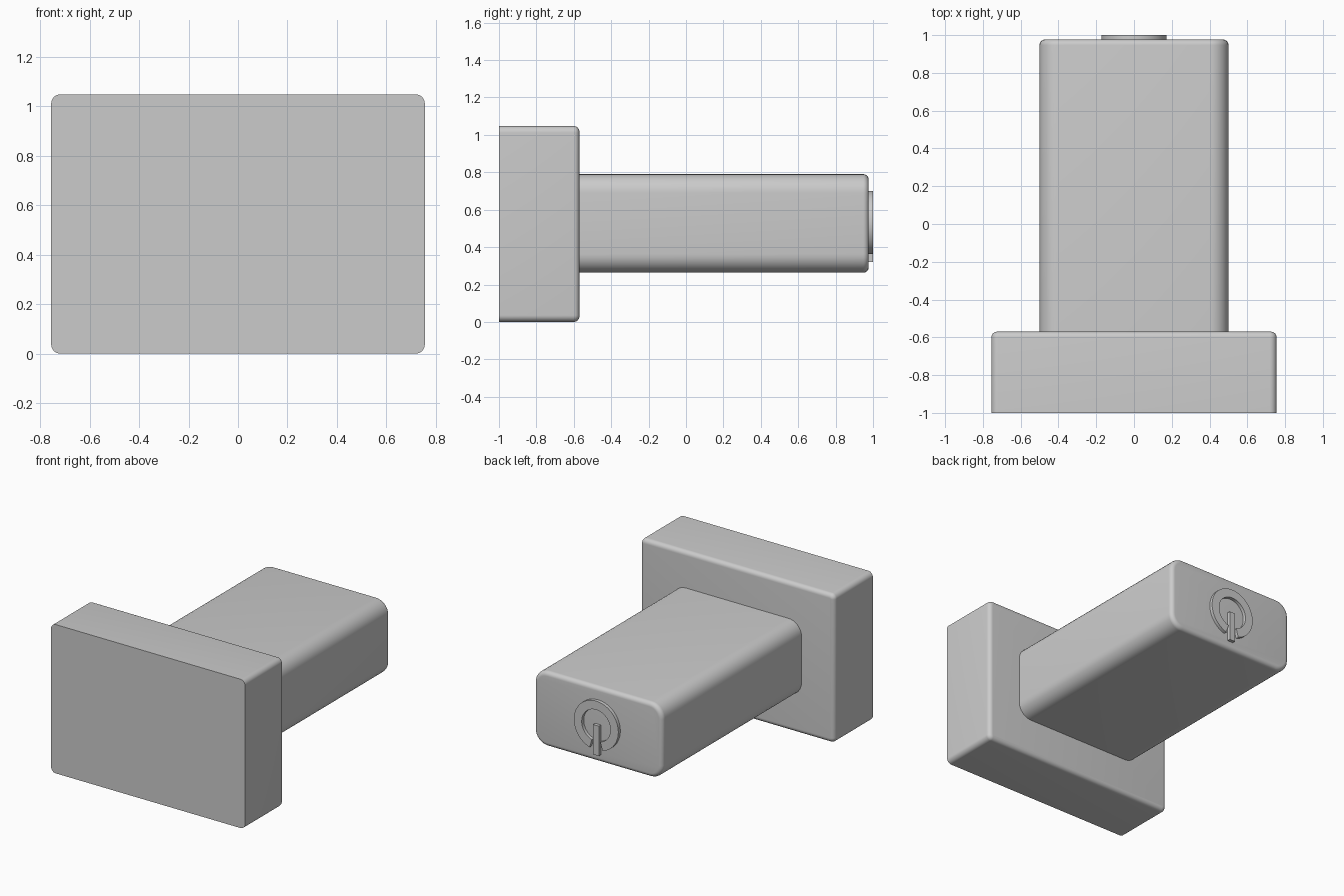
import bpy, bmesh, math

cube = bpy.data.objects.get("Cube")
if cube:
    bpy.data.objects.remove(cube, do_unlink=True)

GREY = (0.6, 0.6, 0.6, 1.0)
mat = bpy.data.materials.new("plain_grey")
mat.use_nodes = True
mat.diffuse_color = GREY
mat.node_tree.nodes["Principled BSDF"].inputs["Base Color"].default_value = GREY


def finish(bm, name):
    """Turn a bmesh into a named, smooth-shaded grey object."""
    bmesh.ops.recalc_face_normals(bm, faces=bm.faces)
    mesh = bpy.data.meshes.new(name)
    bm.to_mesh(mesh)
    bm.free()
    mesh.materials.append(mat)
    obj = bpy.data.objects.new(name, mesh)
    bpy.context.collection.objects.link(obj)
    bpy.ops.object.select_all(action="DESELECT")
    bpy.context.view_layer.objects.active = obj
    obj.select_set(True)
    bpy.ops.object.shade_smooth_by_angle(angle=math.radians(35))
    return obj


def box(x, y, z):
    """Box between (low, high) limits on each axis."""
    bm = bmesh.new()
    bmesh.ops.create_cube(bm, size=1)
    for v in bm.verts:
        for i, (low, high) in enumerate((x, y, z)):
            v.co[i] = high if v.co[i] > 0 else low
    return bm


def rounded_block(name, x, y, z, corner, rim):
    """Block with rounded long corners and a rounded back rim."""
    bm = box(x, y, z)
    long_edges = [e for e in bm.edges if abs(e.verts[0].co.y - e.verts[1].co.y) > 0.1]
    bmesh.ops.bevel(bm, geom=long_edges, offset=corner, segments=8,
                    profile=0.5, affect="EDGES")
    back = [e for e in bm.edges if all(v.co.y > y[1] - 0.001 for v in e.verts)]
    bmesh.ops.bevel(bm, geom=back, offset=rim, segments=6,
                    profile=0.5, affect="EDGES")
    return finish(bm, name)


# Head slab and body
rounded_block("head_slab", (-0.755, 0.755), (-1, -0.57), (0, 1.047), 0.036, 0.03)
rounded_block("body", (-0.5, 0.5), (-0.58, 0.977), (0.263, 0.79), 0.1, 0.03)

# Raised open ring on the back, gap at the bottom
STEPS, CENTRE, OUTER, INNER, GAP = 56, 0.528, 0.173, 0.112, math.radians(17)
bm = bmesh.new()
rows = []
for i in range(STEPS + 1):
    a = -math.pi / 2 + GAP + (2 * math.pi - 2 * GAP) * i / STEPS
    rows.append([bm.verts.new((r * math.cos(a), y, CENTRE + r * math.sin(a)))
                 for r, y in ((INNER, 0.97), (OUTER, 0.97), (OUTER, 1), (INNER, 1))])
for a, b in zip(rows, rows[1:]):
    for k in range(4):
        n = (k + 1) % 4
        bm.faces.new((a[k], a[n], b[n], b[k]))
bm.faces.new(rows[0])
bm.faces.new(rows[-1])
finish(bm, "open_ring")

# Upright bar through the gap
finish(box((-0.022, 0.022), (0.97, 1), (0.32, 0.53)), "bar")
